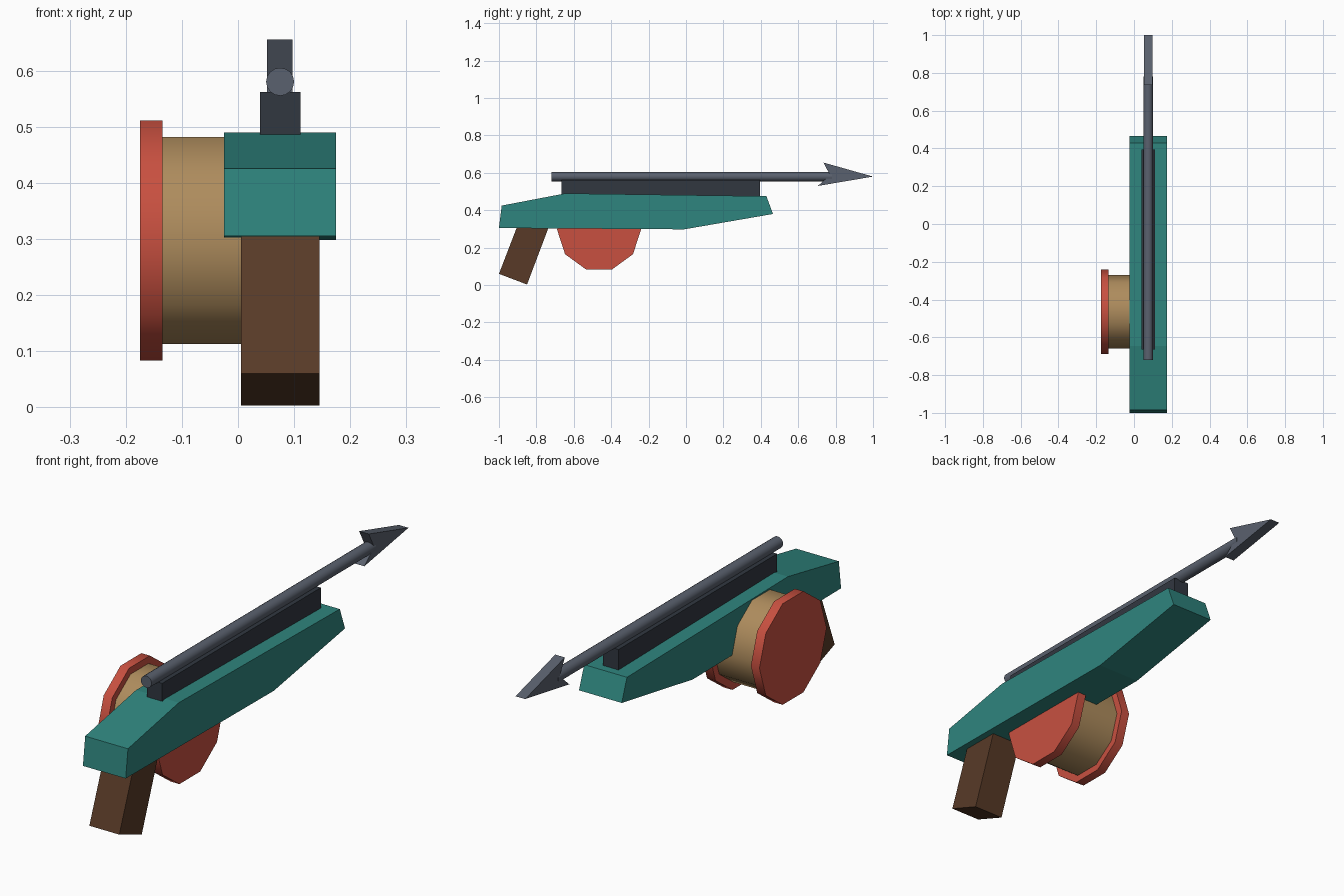
import bpy, bmesh, math

cube = bpy.data.objects.get("Cube")
if cube:
    bpy.data.objects.remove(cube, do_unlink=True)


def material(name, *rgb):
    """Flat colour given as 0-255 display values, stored linear."""
    lin = [((c / 255 + 0.055) / 1.055) ** 2.4 for c in rgb] + [1.0]
    mat = bpy.data.materials.new(name)
    mat.use_nodes = True
    mat.diffuse_color = lin
    mat.node_tree.nodes["Principled BSDF"].inputs["Base Color"].default_value = lin
    return mat


teal = material("teal_paint", 47, 133, 126)
red = material("red_paint", 200, 80, 64)
tan = material("tan_line", 174, 140, 93)
brown = material("brown_wood", 88, 58, 39)
steel = material("steel", 90, 97, 110)
dark = material("dark_metal", 49, 55, 64)


def extrude_profile(name, points, x0, x1, mat):
    """Side profile of (y, z) points swept from x0 to x1."""
    bm = bmesh.new()
    face = bm.faces.new([bm.verts.new((x0, y, z)) for y, z in points])
    sweep = bmesh.ops.extrude_face_region(bm, geom=[face])["geom"]
    verts = [v for v in sweep if isinstance(v, bmesh.types.BMVert)]
    bmesh.ops.translate(bm, verts=verts, vec=(x1 - x0, 0, 0))
    bmesh.ops.recalc_face_normals(bm, faces=bm.faces)
    mesh = bpy.data.meshes.new(name)
    bm.to_mesh(mesh)
    bm.free()
    mesh.materials.append(mat)
    obj = bpy.data.objects.new(name, mesh)
    bpy.context.collection.objects.link(obj)
    return obj


def smooth(obj):
    bpy.ops.object.select_all(action="DESELECT")
    obj.select_set(True)
    bpy.context.view_layer.objects.active = obj
    bpy.ops.object.shade_smooth_by_angle(angle=math.radians(40))


def reel_disc(name, radius, x0, x1, mat):
    """Ten-sided disc around the reel axle, resting on a flat side."""
    angles = [math.tau * i / 10 for i in range(10)]
    points = [(-0.465 + radius * math.cos(a), 0.297 + radius * math.sin(a)) for a in angles]
    smooth(extrude_profile(name, points, x0, x1, mat))


# Stock and grip
extrude_profile("body", [(-1, 0.305), (-0.985, 0.425), (-0.645, 0.49), (0.43, 0.475),
                         (0.465, 0.38), (-0.01, 0.298)], -0.025, 0.175, teal)
extrude_profile("grip", [(-1, 0.06), (-0.85, 0.003), (-0.73, 0.32), (-0.9, 0.32)],
                0.005, 0.145, brown)

# Reel
reel_disc("spool", 0.194, -0.14, 0.065, tan)
reel_disc("outer_flange", 0.2245, -0.175, -0.135, red)
reel_disc("inner_flange", 0.2245, 0.06, 0.1, red)

# Rail and spear
extrude_profile("rail", [(-0.665, 0.45), (-0.665, 0.562), (0.395, 0.562), (0.395, 0.45)],
                0.039, 0.111, dark)
bpy.ops.mesh.primitive_cylinder_add(vertices=16, radius=0.025, depth=1.5,
                                    location=(0.075, 0.03, 0.58),
                                    rotation=(math.pi / 2, 0, 0))
shaft = bpy.context.object
shaft.name = "spear_shaft"
shaft.data.materials.append(steel)
smooth(shaft)
extrude_profile("spear_head", [(0.735, 0.655), (1, 0.58), (0.705, 0.53), (0.77, 0.588)],
                0.052, 0.097, steel)
